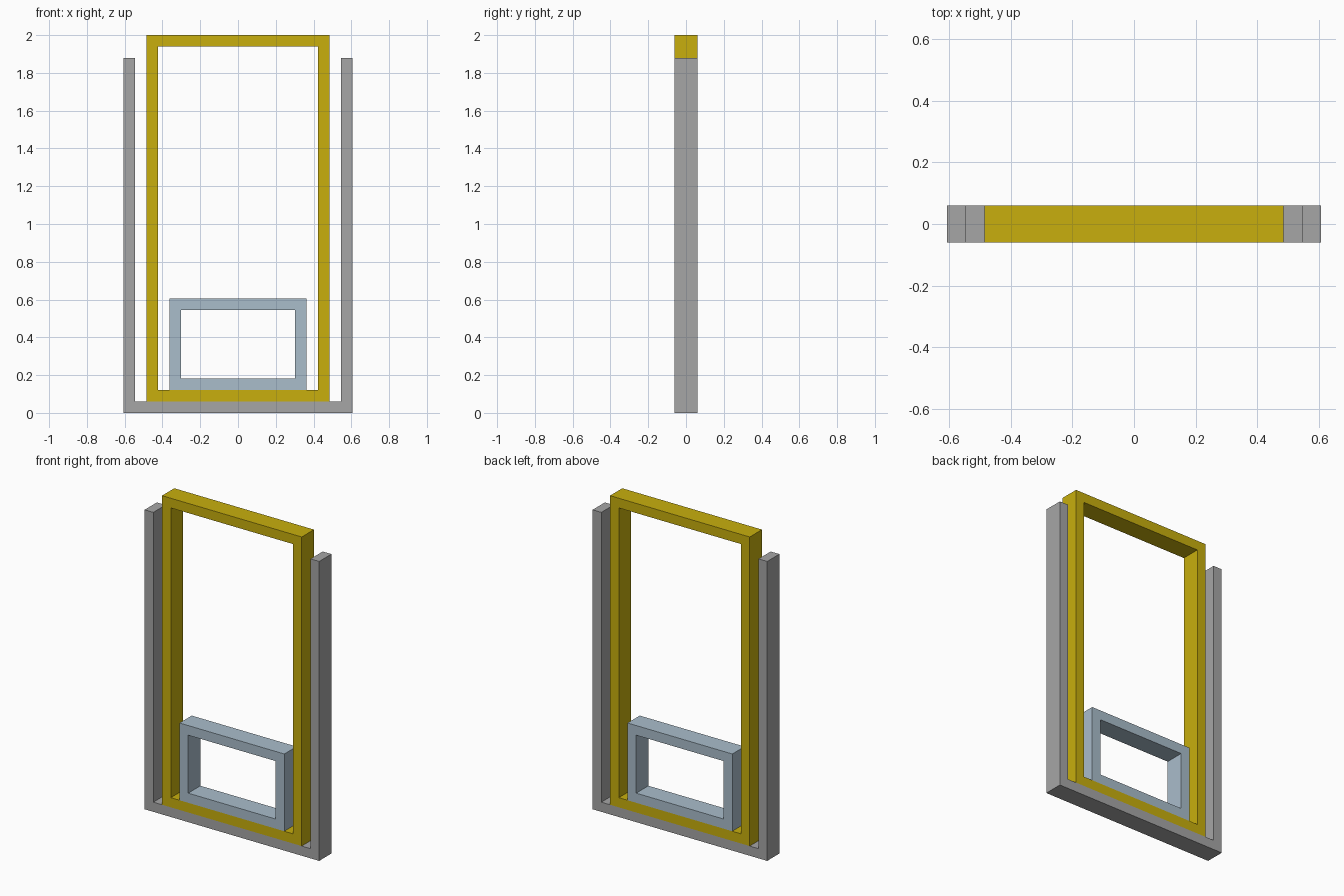
import bpy
import bmesh
from mathutils import Vector

cube = bpy.data.objects.get("Cube")
if cube:
    bpy.data.objects.remove(cube, do_unlink=True)

U = 2 / 33        # bar thickness, the module for every size
DEPTH = 2 * U     # front to back


def material(name, rgb):
    mat = bpy.data.materials.new(name)
    mat.use_nodes = True
    color = (*rgb, 1)
    mat.diffuse_color = color
    mat.node_tree.nodes["Principled BSDF"].inputs["Base Color"].default_value = color
    return mat


def frame(name, mat, half_width, bottom, top, open_top=False):
    """Mitred bar frame, sizes in modules; open_top leaves out the top bar."""
    def loop(half, low, high):
        return [(-half, high), (-half, low), (half, low), (half, high)]

    outer = loop(half_width, bottom, top)
    inner = loop(half_width - 1, bottom + 1, top if open_top else top - 1)
    bm = bmesh.new()
    rings = [[bm.verts.new((x * U, -DEPTH / 2, z * U)) for x, z in pts]
             for pts in (outer, inner)]
    for i in range(3 if open_top else 4):
        j = (i + 1) % 4
        bm.faces.new((rings[0][i], rings[0][j], rings[1][j], rings[1][i]))

    # Thicken the flat front into a solid
    solid = bmesh.ops.extrude_face_region(bm, geom=bm.faces[:], use_keep_orig=True)
    moved = [g for g in solid["geom"] if isinstance(g, bmesh.types.BMVert)]
    bmesh.ops.translate(bm, verts=moved, vec=Vector((0, DEPTH, 0)))
    bmesh.ops.recalc_face_normals(bm, faces=bm.faces[:])

    mesh = bpy.data.meshes.new(name)
    bm.to_mesh(mesh)
    bm.free()
    mesh.materials.append(mat)
    obj = bpy.data.objects.new(name, mesh)
    bpy.context.collection.objects.link(obj)
    return obj


grey = material("grey", (0.38, 0.38, 0.38))
yellow = material("yellow", (0.58, 0.43, 0.004))
pale_blue = material("pale blue", (0.40, 0.51, 0.60))

# Outer channel, open at the top
frame("outer_channel", grey, 10, 0, 31, open_top=True)
# Tall sliding frame standing in the channel
frame("tall_frame", yellow, 8, 1, 33)
# Small frame standing inside the tall one
frame("small_frame", pale_blue, 6, 2, 10)
